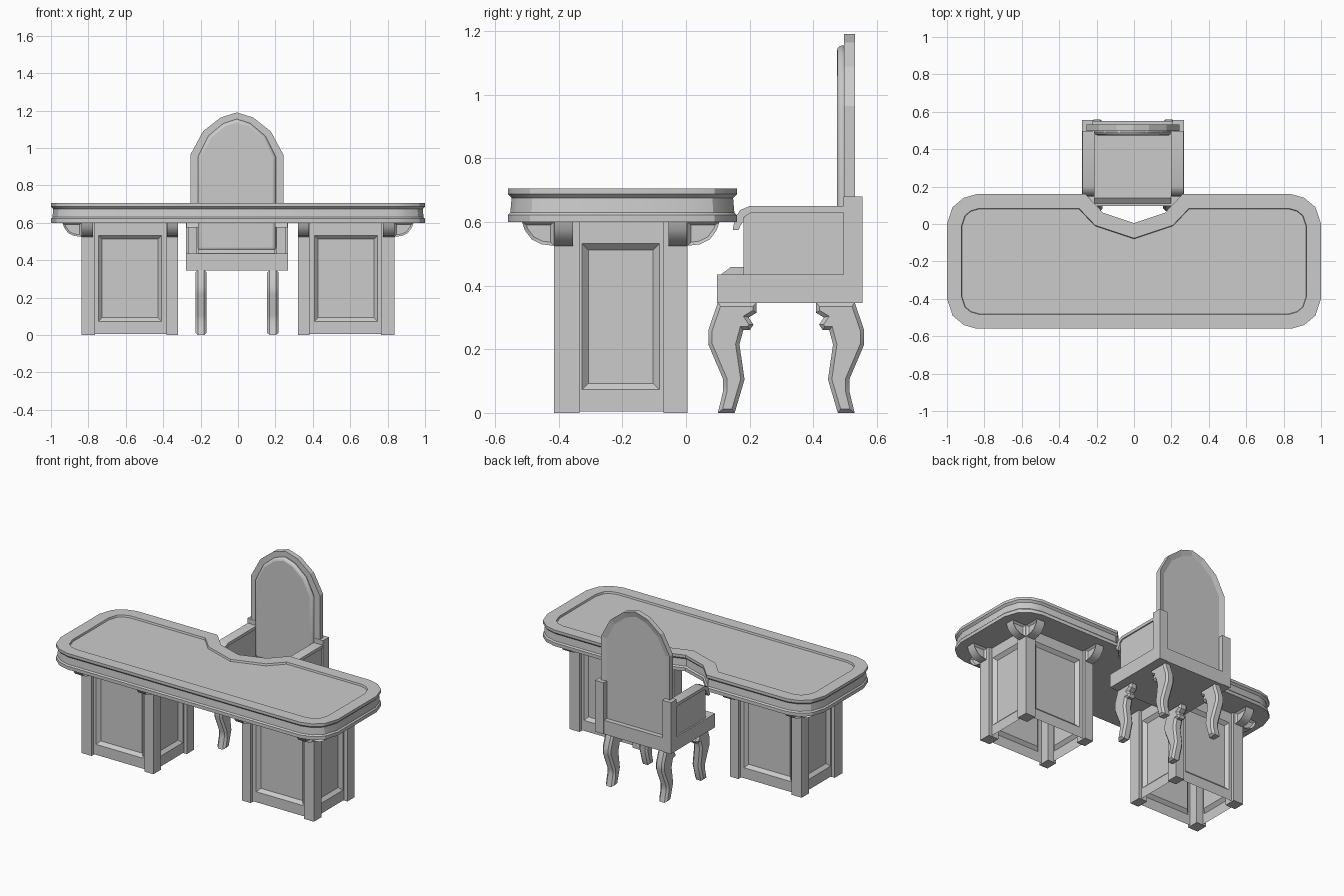
import bpy, bmesh, math
from mathutils import Vector

cube = bpy.data.objects.get("Cube")
if cube:
    bpy.data.objects.remove(cube, do_unlink=True)

grey = bpy.data.materials.new("plain_grey")
grey.use_nodes = True
COLOUR = (0.6, 0.6, 0.6, 1)
grey.diffuse_color = COLOUR
grey.node_tree.nodes["Principled BSDF"].inputs["Base Color"].default_value = COLOUR


def finish(name, bm, smooth=None):
    bmesh.ops.recalc_face_normals(bm, faces=bm.faces)
    mesh = bpy.data.meshes.new(name)
    bm.to_mesh(mesh)
    bm.free()
    mesh.materials.append(grey)
    obj = bpy.data.objects.new(name, mesh)
    bpy.context.collection.objects.link(obj)
    if smooth:
        bpy.ops.object.select_all(action="DESELECT")
        obj.select_set(True)
        bpy.context.view_layer.objects.active = obj
        bpy.ops.object.shade_smooth_by_angle(angle=math.radians(smooth))
    return obj


def loft(loops):
    """Join closed loops of points into a capped solid."""
    bm = bmesh.new()
    rings = [[bm.verts.new(p) for p in loop] for loop in loops]
    for a, b in zip(rings, rings[1:]):
        for i in range(len(a)):
            j = (i + 1) % len(a)
            bm.faces.new((a[i], a[j], b[j], b[i]))
    bm.faces.new(rings[0])
    bm.faces.new(rings[-1])
    bmesh.ops.recalc_face_normals(bm, faces=bm.faces)
    return bm


def prism(pts, axis, a, b):
    """Extrude a flat profile along x or y from a to b."""
    place = (lambda p, d: (d, p[0], p[1])) if axis == "X" else (lambda p, d: (p[0], d, p[1]))
    return loft([[place(p, d) for p in pts] for d in (a, b)])


def box_mesh(x, y, z):
    return prism([(x[0], z[0]), (x[1], z[0]), (x[1], z[1]), (x[0], z[1])], "Y", *y)


def box(name, x, y, z):
    return finish(name, box_mesh(x, y, z))


def inset(bm, test, thickness, depth):
    bm.normal_update()
    faces = [f for f in bm.faces if test(f.normal)]
    bmesh.ops.inset_individual(bm, faces=faces, thickness=thickness, depth=depth, use_even_offset=True)
    return faces


def shrink(pts, d):
    """Offset a counter-clockwise outline inwards with mitred corners."""
    out = []
    for i, p in enumerate(pts):
        p = Vector(p)
        u = (p - Vector(pts[i - 1])).normalized()
        v = (Vector(pts[(i + 1) % len(pts)]) - p).normalized()
        n, m = Vector((-u.y, u.x)), Vector((-v.y, v.x))
        out.append(p + (n + m) * d / (1 + n.dot(m)))
    return out


# Desk top: rounded outline with a notch for the sitter, and a moulded edge
right_half = [(0.84, -0.56), (0.91, -0.54), (0.97, -0.49), (1, -0.4),
              (1, 0), (0.97, 0.09), (0.91, 0.14), (0.84, 0.16),
              (0.26, 0.16), (0.165, 0.06)]
outline = right_half + [(0, 0.005)] + [(-x, y) for x, y in reversed(right_half)]
edge = [(0, 0.6), (0, 0.622), (0.008, 0.63), (0.012, 0.675), (0, 0.687),
        (0, 0.705), (0.077, 0.705), (0.08, 0.693)]
finish("desk_top", loft([[(p.x, p.y, z) for p in shrink(outline, d)] for d, z in edge]), 30)

# Quarter-round bracket profile: distance out from the post, height
bracket = [(0, 0.6), (0.1, 0.6), (0.092, 0.575), (0.07, 0.545), (0.04, 0.53), (0, 0.525)]


def make_bracket(name, axis, start, direction, a, b):
    bm = prism([(start + direction * d, z) for d, z in bracket], axis, a, b)
    i = 0 if axis == "X" else 1
    inset(bm, lambda n: abs(n[i]) > 0.9, 0.01, -0.012)
    finish(name, bm, 35)


# Pedestals: panelled hollow body, four corner posts, brackets under the top
for side, s in (("left", 1), ("right", -1)):
    def span(a, b):
        return sorted((s * a, s * b))

    bm = box_mesh(span(0.34, 0.815), (-0.395, -0.015), (0.005, 0.6))
    bmesh.ops.delete(bm, geom=[f for f in bm.faces if f.normal.z < -0.9], context="FACES_ONLY")
    panels = inset(bm, lambda n: abs(n.z) < 0.1, 0.068, 0)
    bmesh.ops.inset_individual(bm, faces=panels, thickness=0.02, depth=-0.02, use_even_offset=True)
    mesh_obj = finish(side + "_pedestal_body", bm)

    for xn, xa, xb in (("inner", 0.32, 0.382), ("outer", 0.765, 0.838)):
        for yn, ya, yb in (("front", -0.415, -0.335), ("back", -0.07, 0.005)):
            label = f"{side}_{yn}_{xn}"
            box(label + "_post", span(xa, xb), (ya, yb), (0, 0.6))
            bx = span(0.322, 0.38) if xn == "inner" else span(0.775, 0.836)
            if yn == "front":
                make_bracket(label + "_bracket", "X", ya, -1, *bx)
            else:
                make_bracket(label + "_bracket", "X", yb, 1, *bx)
            if xn == "outer":
                by = (-0.413, -0.355) if yn == "front" else (-0.055, 0.003)
                make_bracket(label + "_side_bracket", "Y", s * xb, s, *by)

# Chair seat
CX = -0.006
box("seat_rail", (CX - 0.272, CX + 0.272), (0.097, 0.552), (0.345, 0.435))
seat = [(0.11, 0.435), (0.14, 0.458), (0.5, 0.458), (0.5, 0.435)]
finish("seat_cushion", prism(seat, "X", CX - 0.205, CX + 0.205))


# Chair back: arched frame with a sunk rear panel and a padded front
def arch(w, base, spring, top):
    h = top - spring
    half = [(w, base), (w, spring), (w * 0.73, spring + h * 0.55), (w * 0.35, spring + h * 0.88)]
    return [(CX + x, z) for x, z in half] + [(CX, top)] + [(CX - x, z) for x, z in reversed(half)]


bm = prism(arch(0.248, 0.36, 0.965, 1.19), "Y", 0.497, 0.531)
inset(bm, lambda n: n.y > 0.9, 0.035, -0.01)
finish("back_frame", bm)

pad = finish("back_cushion", prism(arch(0.208, 0.45, 0.955, 1.155), "Y", 0.474, 0.51), 50)
bevel = pad.modifiers.new("soft_edge", "BEVEL")
bevel.width = 0.02
bevel.segments = 3
bevel.limit_method = "ANGLE"
bevel.angle_limit = math.radians(60)

# Arms, rear posts and curved legs
arm_cap = [(0.147, 0.575), (0.165, 0.575), (0.172, 0.59), (0.18, 0.6), (0.183, 0.615),
           (0.205, 0.63), (0.5, 0.63), (0.5, 0.65), (0.2, 0.65), (0.17, 0.637), (0.153, 0.61)]
arm_panel = [(0.18, 0.43), (0.5, 0.43), (0.5, 0.632), (0.205, 0.632), (0.18, 0.612)]
leg = [(0.1, 0.347), (0.07, 0.26), (0.07, 0.215), (0.117, 0.105), (0.117, 0.07), (0.1, 0),
       (0.153, 0), (0.184, 0.105), (0.168, 0.215), (0.18, 0.26), (0.2, 0.26),
       (0.212, 0.277), (0.197, 0.3), (0.222, 0.315), (0.222, 0.347)]

for side, s in (("left", 1), ("right", -1)):
    def around(a, b):
        return sorted((CX + s * a, CX + s * b))

    finish(side + "_arm_cap", prism(arm_cap, "X", *around(0.205, 0.27)), 35)
    finish(side + "_arm_panel", prism(arm_panel, "X", *around(0.212, 0.262)))
    box(side + "_rear_post", around(0.212, 0.273), (0.495, 0.555), (0.345, 0.68))
    for end in ("front", "back"):
        pts = leg if end == "front" else [(0.63 - y, z) for y, z in leg]
        bm = prism(pts, "X", *around(0.175, 0.209))
        inset(bm, lambda n: abs(n.x) > 0.9, 0.012, 0.013)
        finish(f"{side}_{end}_leg", bm, 25)
